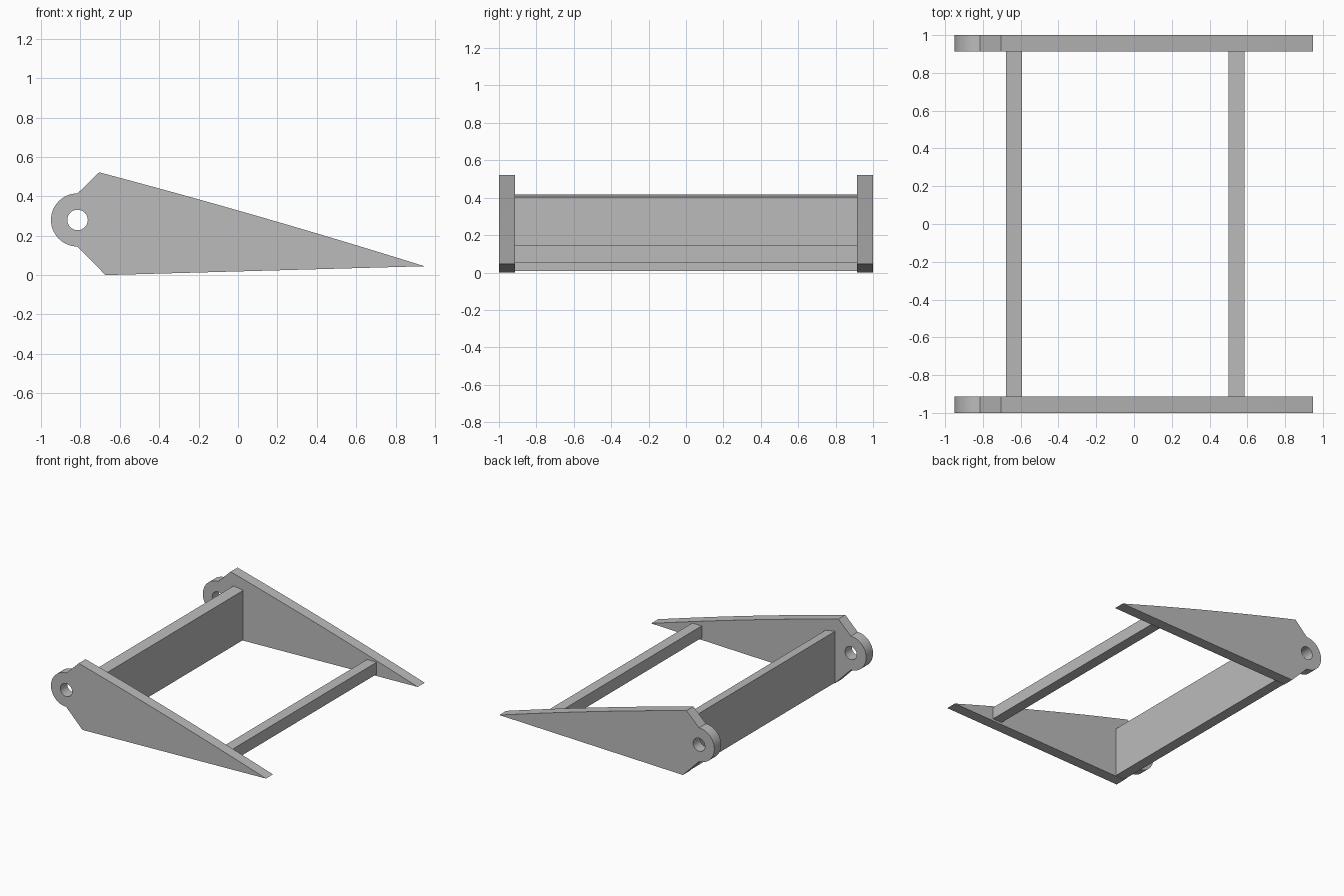
import bpy
from math import cos, sin, pi, radians
from mathutils import Matrix

if "Cube" in bpy.data.objects:
    bpy.data.objects.remove(bpy.data.objects["Cube"])

grey = bpy.data.materials.new("plain grey")
grey.use_nodes = True
grey.diffuse_color = (0.5, 0.5, 0.5, 1)
grey.node_tree.nodes["Principled BSDF"].inputs["Base Color"].default_value = (0.5, 0.5, 0.5, 1)

LUG_X, LUG_Z, LUG_R, HOLE_R = -0.815, 0.28, 0.135, 0.052
THICK = 0.087


def arc(radius, start, end, steps):
    angles = [start + (end - start) * i / steps for i in range(steps + 1)]
    return [(LUG_X + radius * cos(a), LUG_Z + radius * sin(a)) for a in angles]


def extrude_profile(name, outlines, y, depth):
    """Fill x-z outlines (inner ones become holes) and extrude them along y."""
    curve = bpy.data.curves.new(name, "CURVE")
    curve.dimensions = "2D"
    curve.fill_mode = "BOTH"
    curve.extrude = depth / 2
    for points in outlines:
        spline = curve.splines.new("POLY")
        spline.points.add(len(points) - 1)
        for p, (x, z) in zip(spline.points, points):
            p.co = (x, z, 0, 1)
        spline.use_cyclic_u = True
    source = bpy.data.objects.new(name + " outline", curve)
    bpy.context.collection.objects.link(source)
    bpy.context.view_layer.update()
    mesh = bpy.data.meshes.new_from_object(source)
    bpy.data.objects.remove(source)
    mesh.transform(Matrix.Translation((0, y, 0)) @ Matrix.Rotation(pi / 2, 4, "X"))
    mesh.materials.clear()
    mesh.materials.append(grey)
    obj = bpy.data.objects.new(name, mesh)
    bpy.context.collection.objects.link(obj)
    bpy.ops.object.select_all(action="DESELECT")
    obj.select_set(True)
    bpy.context.view_layer.objects.active = obj
    bpy.ops.object.shade_smooth_by_angle(angle=radians(30))
    return obj


# Tapered side plates with a rounded pivot lug
nose, tip = (-0.705, 0.522), (0.947, 0.045)
top_edge = []
for i in range(13):
    t = i / 12
    top_edge.append((tip[0] + (nose[0] - tip[0]) * t,
                     tip[1] + (nose[1] - tip[1]) * t + 0.04 * t * (1 - t)))
plate = top_edge + arc(LUG_R, pi / 2, 3 * pi / 2, 32) + [(-0.673, 0)]
hole = arc(HOLE_R, 0, 2 * pi, 32)[:-1]
for name, side in (("front_side_plate", -1), ("back_side_plate", 1)):
    extrude_profile(name, [plate, hole], side * (1 - THICK / 2), THICK)

# Cross members between the plates
span = 2 * (1 - THICK)
extrude_profile("tall_cross_panel",
                [[(-0.677, 0.008), (-0.593, 0.008), (-0.593, 0.403), (-0.677, 0.417)]], 0, span)
extrude_profile("low_cross_bar",
                [[(0.5, 0.05), (0.584, 0.05), (0.584, 0.145), (0.5, 0.145)]], 0, span)
